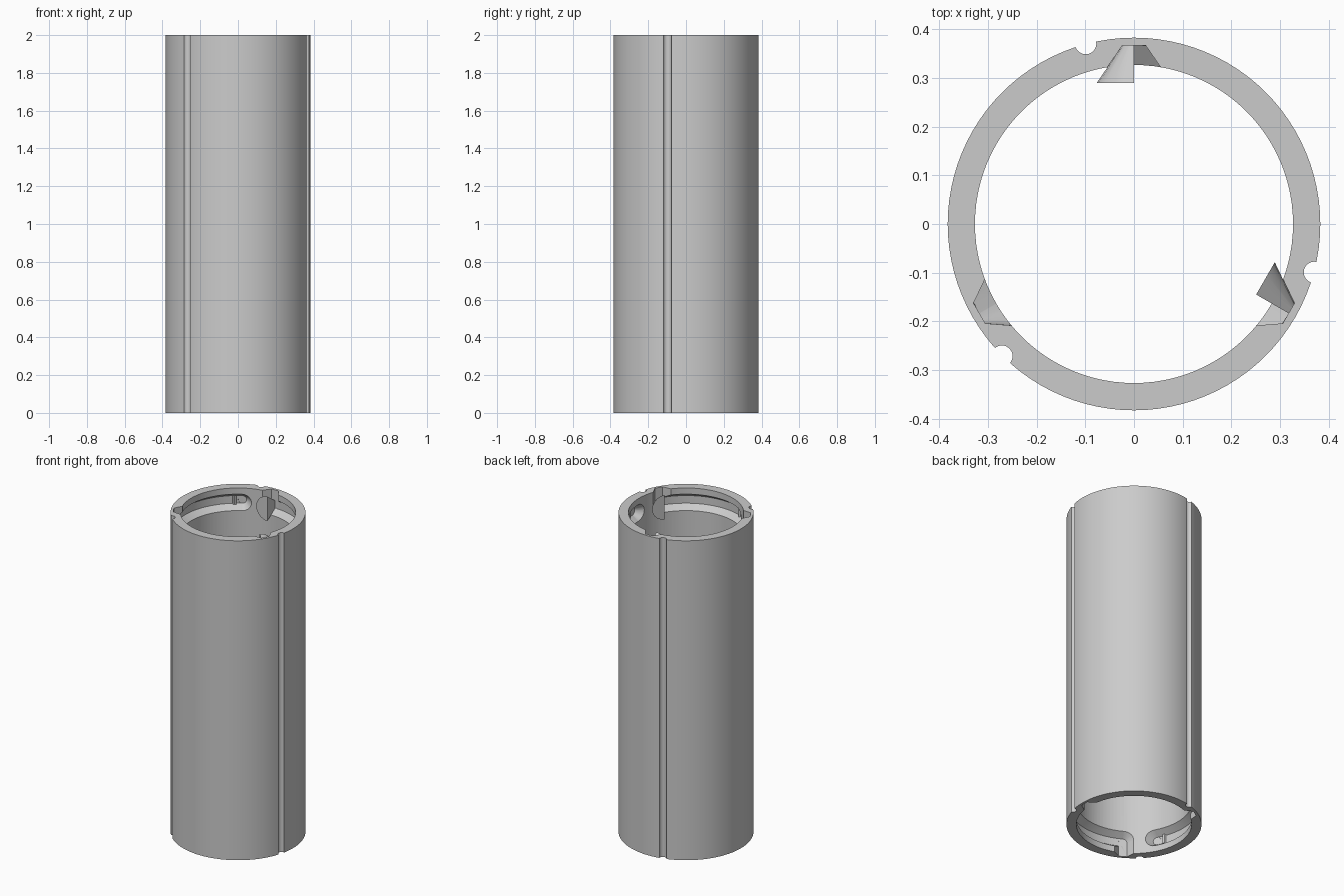
import bpy, bmesh
from math import sin, cos, pi, radians
from mathutils import Matrix

if "Cube" in bpy.data.objects:
    bpy.data.objects.remove(bpy.data.objects["Cube"])

HEIGHT, OUTER, INNER = 2.0, 0.383, 0.327
FLOOR, MOUTH = 0.367, 0.29          # radii of slot floor and cutter mouth
SLOT_Z, NARROW, WIDE = 0.09, 0.024, 0.077
SWEEP = 89                          # degrees from slot entry to its end

gray = bpy.data.materials.new("plain gray")
gray.use_nodes = True
color = (0.6, 0.6, 0.6, 1)
gray.diffuse_color = color
gray.node_tree.nodes["Principled BSDF"].inputs["Base Color"].default_value = color


def loft(name, rings, closed=False):
    """Skin matching rings of points; cap the ends unless closed."""
    bm = bmesh.new()
    rows = [[bm.verts.new(p) for p in ring] for ring in rings]
    count = len(rows[0])
    pairs = list(zip(rows, rows[1:])) + ([(rows[-1], rows[0])] if closed else [])
    for a, b in pairs:
        for i in range(count):
            j = (i + 1) % count
            bm.faces.new((a[i], a[j], b[j], b[i]))
    if not closed:
        bm.faces.new(rows[0])
        bm.faces.new(rows[-1])
    bmesh.ops.recalc_face_normals(bm, faces=bm.faces)
    mesh = bpy.data.meshes.new(name)
    bm.to_mesh(mesh)
    bm.free()
    obj = bpy.data.objects.new(name, mesh)
    bpy.context.collection.objects.link(obj)
    mesh.materials.append(gray)
    return obj


def circle(r, z, n):
    return [(r * cos(2 * pi * i / n), r * sin(2 * pi * i / n), z) for i in range(n)]


def combine(target, tool, operation="DIFFERENCE"):
    """Apply a boolean and discard the tool."""
    tool.hide_render = True
    mod = target.modifiers.new("cut", "BOOLEAN")
    mod.operation, mod.object, mod.solver = operation, tool, "EXACT"
    bpy.context.view_layer.objects.active = target
    bpy.ops.object.modifier_apply(modifier=mod.name)
    bpy.data.objects.remove(tool)


def slot_cone(scale):
    """Cone along +x that rounds a slot corner or end."""
    return loft("slot_round", [
        [(x, r * scale * cos(2 * pi * i / 20), SLOT_Z + r * scale * sin(2 * pi * i / 20))
         for i in range(20)] for x, r in ((MOUTH, WIDE), (FLOOR, NARROW))])


def slot_entry():
    """Dovetail opening that runs from the tube end to the channel."""
    return loft("slot_entry", [
        [(MOUTH, -WIDE, z), (MOUTH, WIDE, z), (FLOOR, NARROW, z), (FLOOR, -NARROW, z)]
        for z in (-0.1, SLOT_Z)])


def slot_channel():
    """Tapered channel around the bore."""
    rings = []
    for i in range(25):
        a = radians(SWEEP * i / 24)
        rings.append([(r * cos(a), r * sin(a), SLOT_Z + h) for r, h in
                      ((MOUTH, -WIDE), (MOUTH, WIDE), (FLOOR, NARROW), (FLOOR, -NARROW))])
    return loft("slot_channel", rings)


def turn(degrees):
    return Matrix.Rotation(radians(degrees), 4, "Z")


# Tube wall
tube = loft("tube", [circle(OUTER, 0, 96), circle(OUTER, HEIGHT, 96),
                     circle(INNER, HEIGHT, 96), circle(INNER, 0, 96)], closed=True)

# Three full-length outside grooves
for angle in (105, 225, 345):
    groove = loft("groove", [circle(0.022, z, 20) for z in (-0.1, HEIGHT + 0.1)])
    groove.data.transform(turn(angle) @ Matrix.Translation((0.384, 0, 0)))
    combine(tube, groove)

# Locking slots: the top end is the bottom end flipped about a level axis
flip = (turn(225) @ Matrix.Translation((0, 0, HEIGHT))
        @ Matrix.Rotation(pi, 4, "X") @ turn(-225))
for end, place in (("bottom", Matrix.Identity(4)), ("top", flip)):
    for number, angle in enumerate((0, 120, 240), 1):
        base = place @ turn(angle)
        pieces = [(slot_entry(), 0), (slot_cone(0.995), 0),
                  (slot_channel(), 0), (slot_cone(1.003), SWEEP)]
        for piece, offset in pieces:
            piece.data.transform(base @ turn(offset))
            combine(tube, piece)
        # Small catch ridge near the closed end of the channel
        ridge = loft(f"{end}_catch_ridge_{number}",
                     [circle(0.011, SLOT_Z + h, 12) for h in (-0.028, 0.028)])
        ridge.data.transform(base @ turn(SWEEP - 7) @ Matrix.Translation((FLOOR, 0, 0)))

# Smooth curved walls, crisp edges
bpy.ops.object.select_all(action="DESELECT")
for obj in bpy.context.collection.objects:
    if obj.type == "MESH" and gray.name in obj.data.materials:
        obj.select_set(True)
bpy.context.view_layer.objects.active = tube
bpy.ops.object.shade_smooth_by_angle(angle=radians(30))
